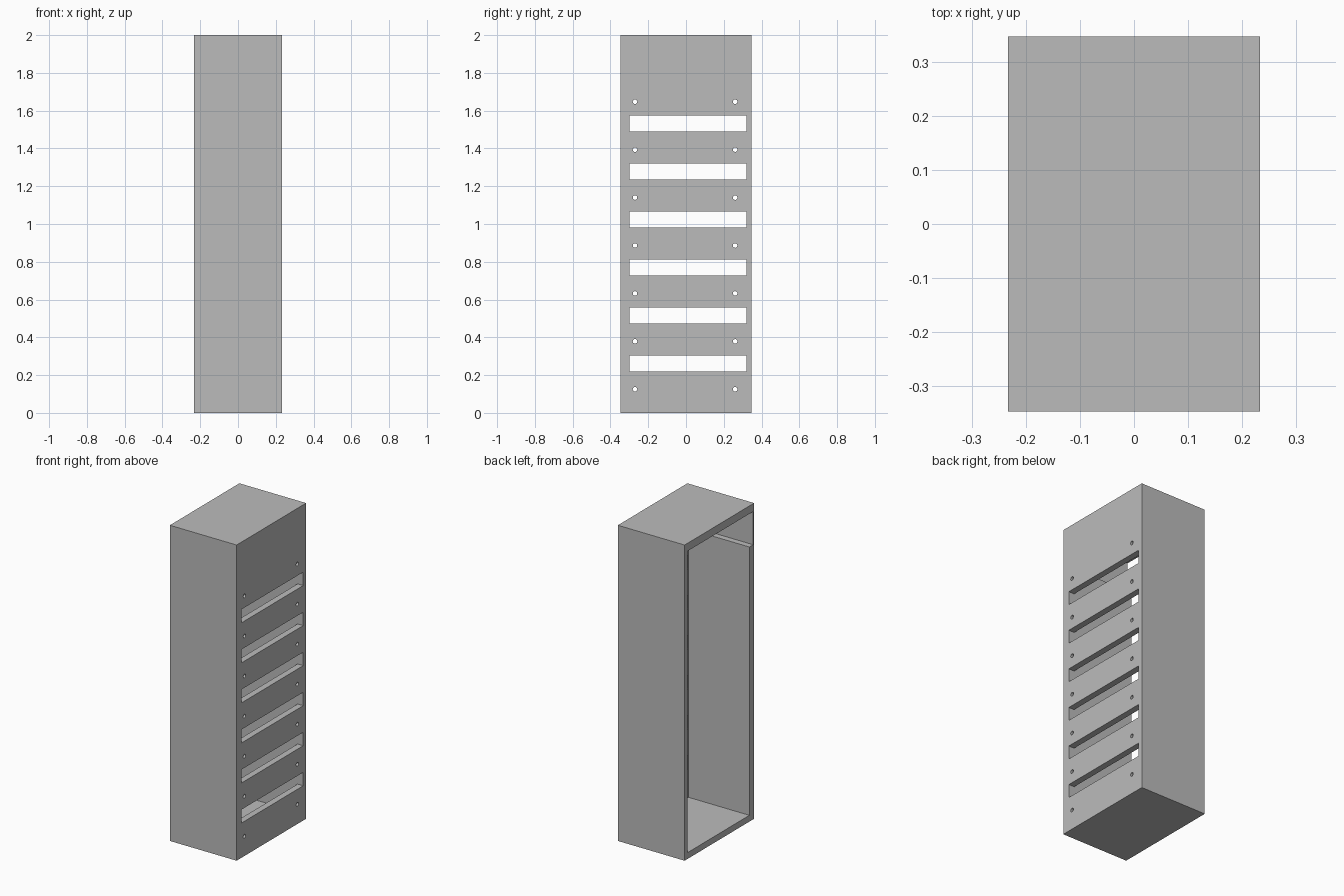
import bpy, bmesh, math
from mathutils import Matrix, Vector

cube = bpy.data.objects.get("Cube")
if cube:
    bpy.data.objects.remove(cube, do_unlink=True)

HX, HY, HEIGHT = 0.234, 0.348, 2.0   # half width, half depth, height
WALL = 0.04                          # slotted side and floor thickness
FRONT, BACK = -0.30, 0.32            # inner faces of the front and back walls
ROWS, PITCH = 6, 0.2537              # slot rows

grey = bpy.data.materials.new("grey")
grey.use_nodes = True
colour = (0.5, 0.5, 0.5, 1)
grey.diffuse_color = colour
grey.node_tree.nodes["Principled BSDF"].inputs["Base Color"].default_value = colour


def add_box(bm, low, high):
    low, high = Vector(low), Vector(high)
    matrix = Matrix.Translation((low + high) / 2) @ Matrix.Diagonal((*(high - low), 1))
    bmesh.ops.create_cube(bm, size=1, matrix=matrix)


def finish(name, bm):
    bmesh.ops.recalc_face_normals(bm, faces=bm.faces)
    mesh = bpy.data.meshes.new(name)
    bm.to_mesh(mesh)
    bm.free()
    mesh.materials.append(grey)
    obj = bpy.data.objects.new(name, mesh)
    bpy.context.collection.objects.link(obj)
    return obj


def cut(body, cutter):
    cutter.hide_render = True
    mod = body.modifiers.new("cut", "BOOLEAN")
    mod.operation = "DIFFERENCE"
    mod.solver = "EXACT"
    mod.object = cutter
    bpy.context.view_layer.objects.active = body
    bpy.ops.object.modifier_apply(modifier=mod.name)
    bpy.data.objects.remove(cutter, do_unlink=True)


# Solid cabinet block
bm = bmesh.new()
add_box(bm, (-HX, -HY, 0), (HX, HY, HEIGHT))
cabinet = finish("cabinet", bm)

# Inner space, open on one side, with a recess above the ledge at the front
bm = bmesh.new()
ledge, ceiling, skin = 1.74, 1.95, -HY + 0.01
profile = [(FRONT, WALL), (BACK, WALL), (BACK, ceiling),
           (skin, ceiling), (skin, ledge), (FRONT, ledge)]
face = bm.faces.new([bm.verts.new((-HX - 0.1, y, z)) for y, z in profile])
depth = 2 * HX + 0.1 - WALL
moved = bmesh.ops.extrude_face_region(bm, geom=[face])["geom"]
bmesh.ops.translate(bm, vec=(depth, 0, 0),
                    verts=[v for v in moved if isinstance(v, bmesh.types.BMVert)])
cut(cabinet, finish("inner_space_cutter", bm))

# Slots and screw holes through the side wall
bm = bmesh.new()
for i in range(ROWS):
    z = 0.22 + i * PITCH
    add_box(bm, (0.1, FRONT + 0.001, z), (HX + 0.1, BACK - 0.001, z + 0.085))
for i in range(ROWS + 1):
    for y in (-0.27, 0.26):
        matrix = (Matrix.Translation((HX, y, 0.125 + i * PITCH))
                  @ Matrix.Rotation(math.pi / 2, 4, "Y"))
        bmesh.ops.create_cone(bm, cap_ends=True, segments=24, radius1=0.012,
                              radius2=0.012, depth=0.2, matrix=matrix)
cut(cabinet, finish("slot_cutter", bm))
